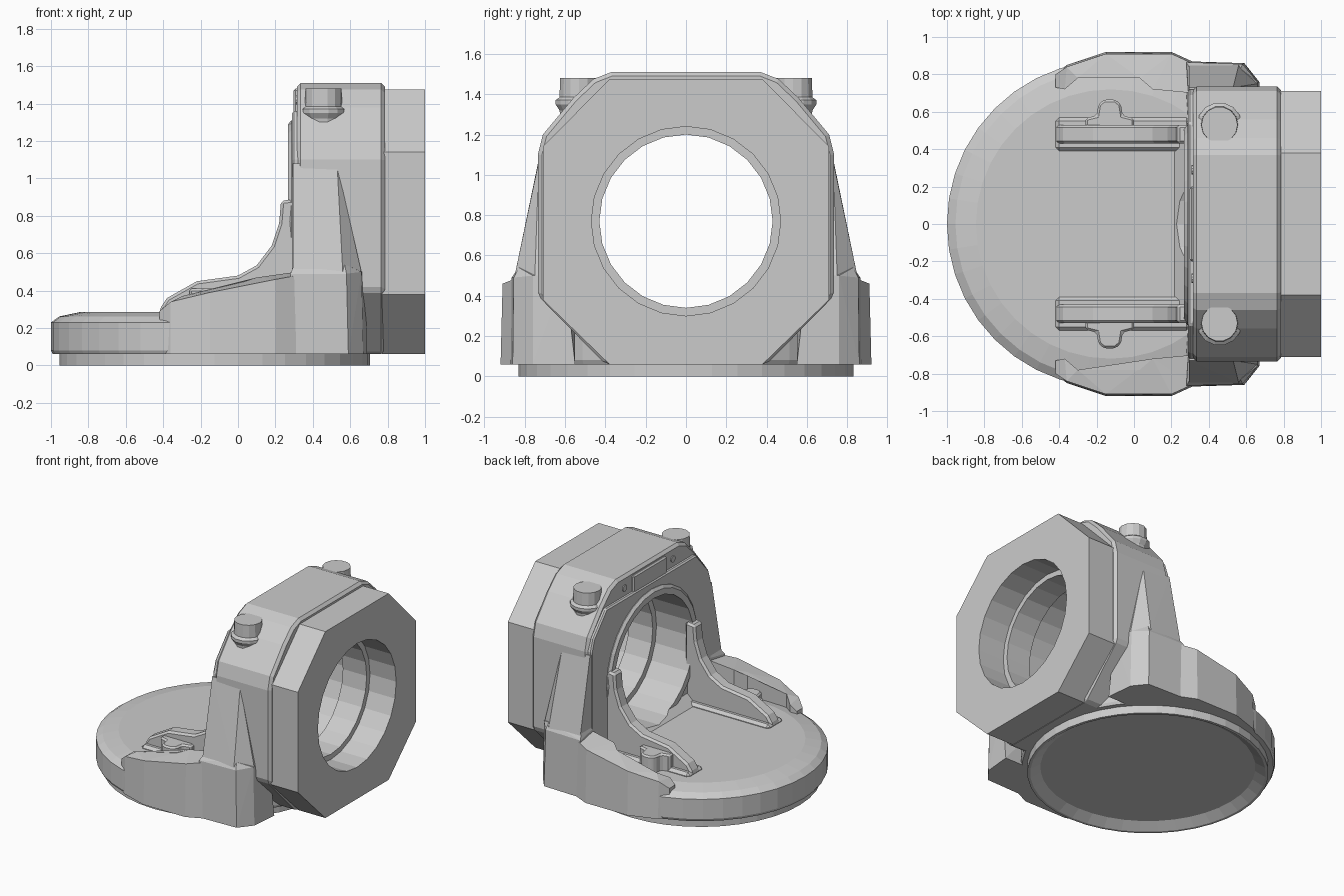
import bpy, bmesh, math
from mathutils import Vector

cube = bpy.data.objects.get("Cube")
if cube:
    bpy.data.objects.remove(cube, do_unlink=True)

grey = bpy.data.materials.new("cast_grey")
grey.use_nodes = True
COLOR = (0.6, 0.6, 0.6, 1)
grey.diffuse_color = COLOR
grey.node_tree.nodes["Principled BSDF"].inputs["Base Color"].default_value = COLOR

BORE_Z = 0.77
DISC_X = -0.125


def finish(name, bm, bevel=0):
    bmesh.ops.recalc_face_normals(bm, faces=bm.faces)
    mesh = bpy.data.meshes.new(name)
    bm.to_mesh(mesh)
    bm.free()
    mesh.materials.append(grey)
    ob = bpy.data.objects.new(name, mesh)
    bpy.context.collection.objects.link(ob)
    if bevel:
        mod = ob.modifiers.new("soft_edges", "BEVEL")
        mod.width = bevel
        mod.segments = 1
        mod.limit_method = "ANGLE"
    return ob


def loft(name, lower, upper, bevel=0):
    """Closed solid between two matching outlines."""
    bm = bmesh.new()
    a = [bm.verts.new(p) for p in lower]
    b = [bm.verts.new(p) for p in upper]
    n = len(a)
    for i in range(n):
        j = (i + 1) % n
        bm.faces.new((a[i], a[j], b[j], b[i]))
    caps = [bm.faces.new(a[::-1]), bm.faces.new(b)]
    if not bevel:
        bmesh.ops.triangulate(bm, faces=caps)
    return finish(name, bm, bevel)


def lathe(name, profile, sides, origin, along_x=False):
    """Turn (radius, height) points round z, or round x."""
    bm = bmesh.new()
    rings = []
    for r, h in profile:
        ring = []
        for i in range(sides):
            t = 2 * math.pi * i / sides
            u, v = r * math.cos(t), r * math.sin(t)
            p = Vector((h, u, v)) if along_x else Vector((u, v, h))
            ring.append(bm.verts.new(p + Vector(origin)))
        rings.append(ring)
    for a, b in zip(rings, rings[1:]):
        for i in range(sides):
            j = (i + 1) % sides
            bm.faces.new((a[i], a[j], b[j], b[i]))
    bm.faces.new(rings[0][::-1])
    bm.faces.new(rings[-1])
    return finish(name, bm)


def hull(name, points):
    bm = bmesh.new()
    for p in points:
        bm.verts.new(p)
    bmesh.ops.convex_hull(bm, input=bm.verts)
    loose = [v for v in bm.verts if not v.link_faces]
    bmesh.ops.delete(bm, geom=loose, context="VERTS")
    return finish(name, bm)


def block(name, x, y, z, bevel=0.01):
    corners = [(x[0], y[0]), (x[1], y[0]), (x[1], y[1]), (x[0], y[1])]
    return loft(name, [(*c, z[0]) for c in corners],
                [(*c, z[1]) for c in corners], bevel)


def slab_x(name, half, x0, x1, bevel=0):
    """Symmetric y-z outline pushed along x."""
    outline = half + [(-y, z) for y, z in reversed(half)]
    return loft(name, [(x0, y, z) for y, z in outline],
                [(x1, y, z) for y, z in outline], bevel)


# Foot with recessed underside, and the round base
lathe("foot_ring", [(0.74, 0.045), (0.81, 0), (0.83, 0), (0.83, 0.07)],
      40, (DISC_X, 0, 0))
lathe("base_disc", [(0.865, 0.06), (0.875, 0.08), (0.875, 0.23), (0.83, 0.262),
                    (0.72, 0.285)], 40, (DISC_X, 0, 0))

# Upright housing, its inner face plate, flange and collar
housing = slab_x("housing", [(0.4, 0.06), (0.735, 0.4), (0.735, 1.1), (0.71, 1.2),
                             (0.56, 1.38), (0.46, 1.475), (0.37, 1.51)],
                 0.315, 0.785, 0.02)
face_plate = slab_x("face_plate", [(0.4, 0.06), (0.72, 0.38), (0.72, 1.1),
                                   (0.69, 1.19), (0.54, 1.36)], 0.29, 0.33, 0.01)
flange = slab_x("flange", [(0.38, 0.06), (0.71, 0.38), (0.71, 1.14), (0.38, 1.475)],
                0.77, 1.0)
collar = lathe("bore_collar", [(0.54, 0.31), (0.54, 0.285), (0.52, 0.268)],
               28, (0, 0, BORE_Z), True)

# Sloping fillet where the floor meets the housing
fillet = loft("floor_fillet",
              [(0.2, -0.45, 0.27), (0.32, -0.45, 0.27), (0.32, -0.45, 0.38)],
              [(0.2, 0.45, 0.27), (0.32, 0.45, 0.27), (0.32, 0.45, 0.38)])

# Stepped bore, narrowest in the middle, cut through everything upright
bore = lathe("bore_cutter", [(0.475, 0.1), (0.475, 0.58), (0.43, 0.58), (0.43, 0.78),
                             (0.47, 0.78), (0.47, 1.05)], 24, (0, 0, BORE_Z), True)
bore.hide_render = True
bored = (housing, face_plate, flange, collar, fillet)
for part in bored:
    mod = part.modifiers.new("bore", "BOOLEAN")
    mod.object = bore
    mod.operation = "DIFFERENCE"
    mod.solver = "EXACT"
bpy.context.view_layer.update()
depsgraph = bpy.context.evaluated_depsgraph_get()
for part in bored:
    baked = bpy.data.meshes.new_from_object(part.evaluated_get(depsgraph))
    part.modifiers.clear()
    part.data = baked
bpy.data.objects.remove(bore, do_unlink=True)

# Raised strip on the top inner edge
block("top_plate", (0.298, 0.34), (-0.2, 0.2), (1.33, 1.48))

RIB = [(-0.42, 0.25), (-0.42, 0.3), (-0.38, 0.36), (-0.22, 0.45), (0, 0.48),
       (0.1, 0.535), (0.18, 0.64), (0.22, 0.76), (0.23, 0.88), (0.31, 0.89),
       (0.31, 0.25)]
WALL = [(-0.42, 0.8, 0.29), (-0.36, 0.85, 0.34), (-0.15, 0.92, 0.39),
        (0.2, 0.92, 0.46), (0.31, 0.87, 0.48), (0.31, 0.7, 0.5),
        (0.1, 0.72, 0.47), (0.03, 0.78, 0.45), (-0.3, 0.78, 0.37),
        (-0.37, 0.72, 0.33), (-0.42, 0.73, 0.29)]
# Lower shoulder, then the tapering web above it
SHOULDER = [(0.28, 0.55, 0.06), (0.28, 0.87, 0.06), (0.59, 0.86, 0.06),
            (0.67, 0.76, 0.06), (0.69, 0.55, 0.06), (0.28, 0.865, 0.49),
            (0.58, 0.855, 0.49), (0.66, 0.76, 0.5), (0.68, 0.6, 0.5),
            (0.3, 0.83, 0.54), (0.57, 0.83, 0.54), (0.3, 0.55, 0.54)]
WEB = [(0.295, 0.6, 0.5), (0.295, 0.85, 0.5), (0.56, 0.85, 0.5), (0.66, 0.75, 0.5),
       (0.66, 0.6, 0.5), (0.295, 0.73, 1.08), (0.53, 0.73, 1.07),
       (0.295, 0.6, 1.08), (0.53, 0.6, 1.07)]

# Paired side parts
for side, s in (("left", 1), ("right", -1)):
    loft(side + "_rib", [(x, s * 0.43, z) for x, z in RIB],
         [(x, s * 0.53, z) for x, z in RIB], 0.015)
    block(side + "_rib_foot", (-0.42, 0.3), sorted((s * 0.39, s * 0.57)),
          (0.25, 0.31), 0.02)
    # Latch boss beside the rib
    outer = [(-0.26, 0.5), (-0.26, 0.565), (-0.2, 0.58), (-0.19, 0.64),
             (-0.16, 0.665), (-0.1, 0.665), (-0.07, 0.64), (-0.06, 0.58),
             (0, 0.565), (0, 0.5)]
    loft(side + "_boss", [(x, s * y, 0.25) for x, y in outer],
         [(x, s * y, 0.41) for x, y in outer], 0.012)
    loft(side + "_wall", [(x, s * y, 0.06) for x, y, z in WALL],
         [(x, s * (y - 0.01 if y > 0.8 else y), z) for x, y, z in WALL])
    hull(side + "_shoulder", [(x, s * y, z) for x, y, z in SHOULDER])
    hull(side + "_web", [(x, s * y, z) for x, y, z in WEB])
    # Knob on a collar, and a pin on the inner face
    lathe(side + "_knob", [(0.085, 1.2), (0.1, 1.32), (0.12, 1.35), (0.12, 1.37),
                           (0.1, 1.385), (0.097, 1.48)], 14,
          (0.457, s * 0.53, 0))
    lathe(side + "_pin", [(0.025, 0.325), (0.025, 0.308)], 10,
          (0, s * 0.29, 1.42), True)
